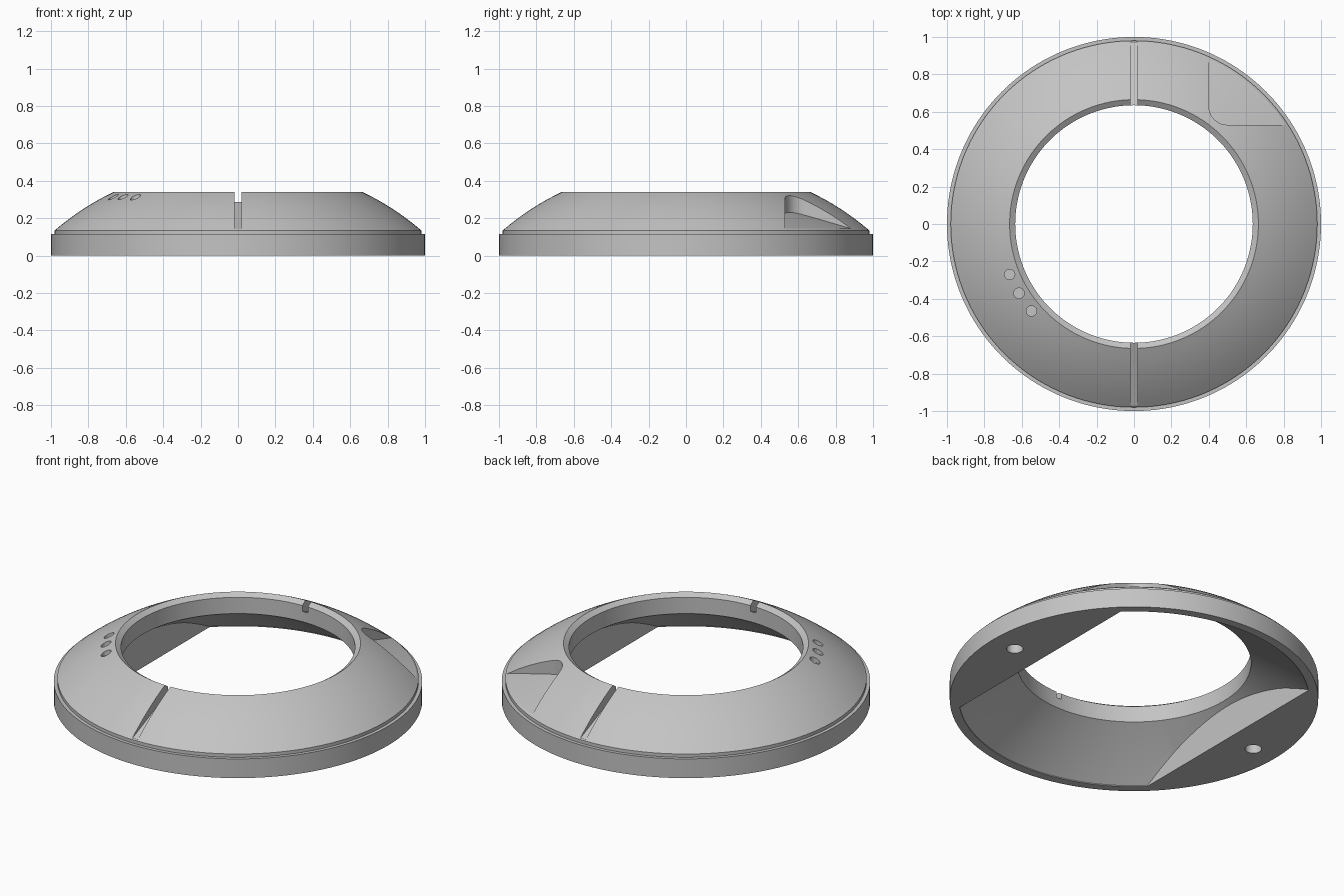
import bpy, bmesh, math
from mathutils import Matrix, Vector

if "Cube" in bpy.data.objects:
    bpy.data.objects.remove(bpy.data.objects["Cube"], do_unlink=True)

SEGMENTS = 160
HOLE, TOP = 0.635, 0.34

grey = bpy.data.materials.new("light grey")
grey.use_nodes = True
colour = (0.55, 0.55, 0.55, 1)
grey.diffuse_color = colour
grey.node_tree.nodes["Principled BSDF"].inputs["Base Color"].default_value = colour


def finish(bm, name):
    bmesh.ops.remove_doubles(bm, verts=bm.verts, dist=1e-5)
    bmesh.ops.recalc_face_normals(bm, faces=bm.faces)
    mesh = bpy.data.meshes.new(name)
    bm.to_mesh(mesh)
    bm.free()
    mesh.materials.append(grey)
    ob = bpy.data.objects.new(name, mesh)
    bpy.context.collection.objects.link(ob)
    return ob


def revolve(name, profile):
    """Solid of revolution about z from a closed (radius, height) outline."""
    bm = bmesh.new()
    vs = [bm.verts.new((r, 0, z)) for r, z in profile]
    es = [bm.edges.new((a, b)) for a, b in zip(vs, vs[1:] + vs[:1])]
    bmesh.ops.spin(bm, geom=vs + es, cent=(0, 0, 0), axis=(0, 0, 1),
                   angle=math.tau, steps=SEGMENTS, use_merge=True)
    return finish(bm, name)


def prism(name, points, offset):
    """Flat outline pushed along an offset vector."""
    bm = bmesh.new()
    face = bm.faces.new([bm.verts.new(p) for p in points])
    new = bmesh.ops.extrude_face_region(bm, geom=[face], use_keep_orig=True)["geom"]
    bmesh.ops.translate(bm, vec=offset,
                        verts=[v for v in new if isinstance(v, bmesh.types.BMVert)])
    return finish(bm, name)


def cylinder(name, radius, x, y, low, high, sides):
    bm = bmesh.new()
    bmesh.ops.create_cone(bm, cap_ends=True, segments=sides, radius1=radius,
                          radius2=radius, depth=high - low,
                          matrix=Matrix.Translation((x, y, (low + high) / 2)))
    return finish(bm, name)


def combine(target, tool, operation="DIFFERENCE"):
    mod = target.modifiers.new("cut", "BOOLEAN")
    mod.operation, mod.object, mod.solver = operation, tool, "EXACT"
    bpy.context.view_layer.objects.active = target
    bpy.ops.object.modifier_apply(modifier=mod.name)
    bpy.data.objects.remove(tool, do_unlink=True)


# Ring body with stepped rim, gently domed slope and chamfered hole
start, bend, end = Vector((0.98, 0.135)), Vector((0.83, 0.2625)), Vector((0.665, TOP))
dome = []
for i in range(9):
    t = i / 8
    dome.append(tuple(start * (1 - t) ** 2 + bend * 2 * t * (1 - t) + end * t * t))
ring = revolve("ring_cover", [(HOLE, 0), (1, 0), (1, 0.115), (0.98, 0.115)]
               + dome + [(HOLE, 0.32)])

# Hollow underside, leaving a solid block on the left and right
cavity = revolve("cavity_cutter", [(0, -0.05), (0.95, -0.05), (0.95, 0.005),
                                   (0.8, 0.117), (0.6, 0.245), (0, 0.245)])
w = 0.665
combine(cavity, prism("cavity_limit",
                      [(-w, -2, -1), (w, -2, -1), (w, 2, -1), (-w, 2, -1)],
                      (0, 0, 2)), "INTERSECT")
combine(ring, cavity)

# Front and back slots with sloping floors
for side in (-1, 1):
    outline = [(0.58, 0.309), (0.97, 0.141), (1.1, 0.141), (1.1, 0.5), (0.58, 0.5)]
    combine(ring, prism("slot_cutter", [(-0.018, side * r, z) for r, z in outline],
                        (0.036, 0, 0)))

# Corner pocket with rounded inner corner and conical floor
corner = [(0.5 + 0.1 * math.cos(a), 0.63 + 0.1 * math.sin(a), 0.05)
          for a in (math.pi * (1 + i / 20) for i in range(11))]
pocket = prism("pocket_cutter", corner + [(1.1, 0.53, 0.05), (1.1, 1.1, 0.05),
                                          (0.4, 1.1, 0.05)], (0, 0, 0.5))
combine(pocket, revolve("pocket_floor", [(0, 0), (1.405, 0), (0, 0.464)]))
combine(ring, pocket)

# Three shallow indicator dimples
for x, y in ((-0.665, -0.27), (-0.615, -0.37), (-0.548, -0.465)):
    combine(ring, cylinder("dimple_cutter", 0.028, x, y, 0.285, 0.5, 16))

# Blind screw holes in the underside blocks
for x in (-0.845, 0.845):
    combine(ring, cylinder("screw_hole_cutter", 0.045, x, 0, -0.1, 0.13, 32))

# Smooth curves, sharp edges
bpy.ops.object.select_all(action="DESELECT")
ring.select_set(True)
bpy.context.view_layer.objects.active = ring
bpy.ops.object.shade_smooth_by_angle(angle=math.radians(15))
